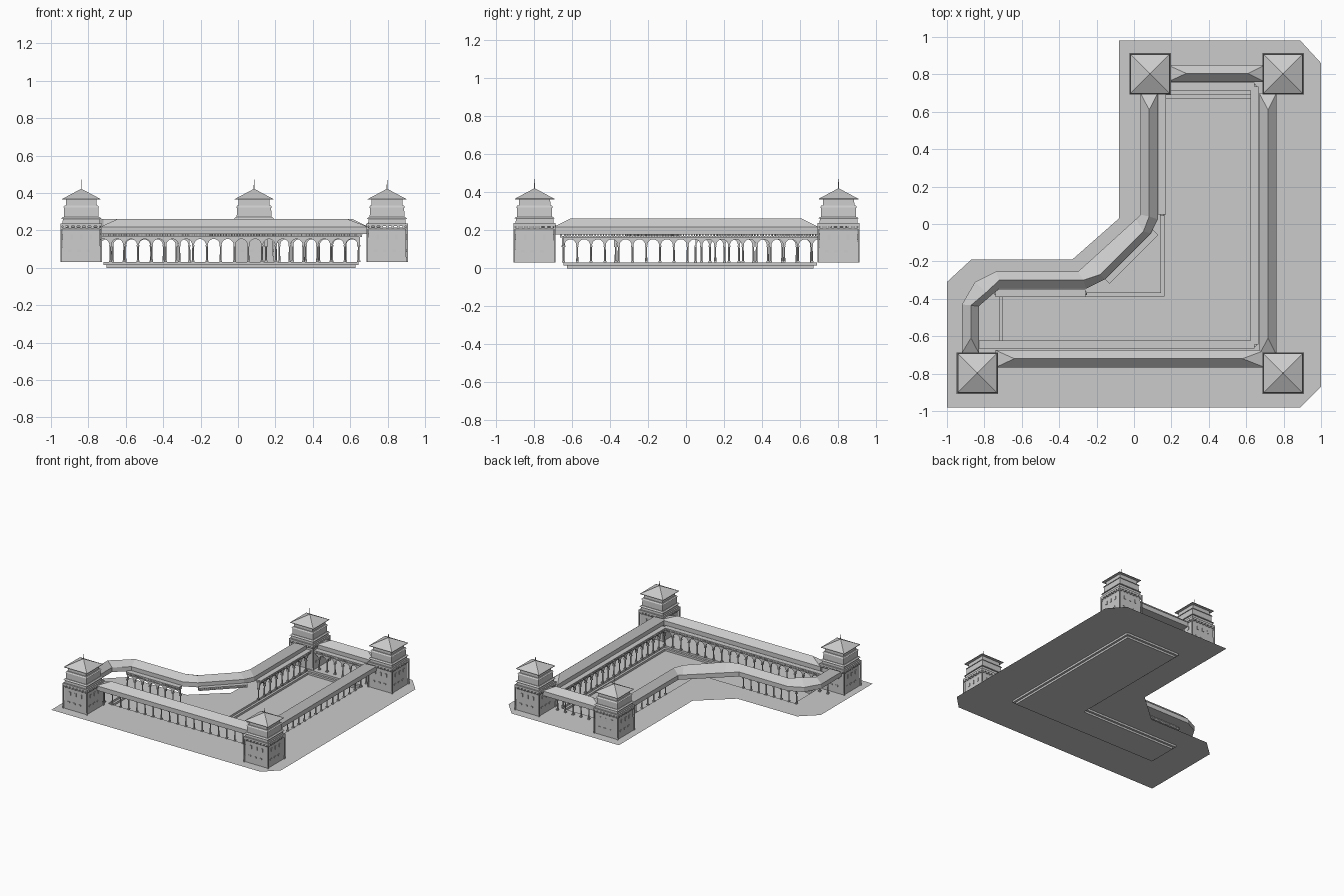
import bpy, bmesh, math
from mathutils import Matrix, Vector

if "Cube" in bpy.data.objects:
    bpy.data.objects.remove(bpy.data.objects["Cube"])

G = 0.032  # ground level


def finish(bm, name, recalc=True):
    if recalc:
        bmesh.ops.recalc_face_normals(bm, faces=bm.faces[:])
    me = bpy.data.meshes.new(name)
    bm.to_mesh(me)
    bm.free()
    ob = bpy.data.objects.new(name, me)
    bpy.context.collection.objects.link(ob)
    return ob


def box(bm, x, y, z0, z1, sx, sy, M=Matrix()):
    m = M @ Matrix.Translation((x, y, (z0 + z1) / 2)) @ Matrix.Diagonal((sx, sy, z1 - z0, 1))
    bmesh.ops.create_cube(bm, size=1, matrix=m)


def cone(bm, x, y, z0, z1, r0, r1, n, M=Matrix(), turn=0.0):
    m = M @ Matrix.Translation((x, y, (z0 + z1) / 2)) @ Matrix.Rotation(turn, 4, 'Z')
    bmesh.ops.create_cone(bm, cap_ends=True, segments=n, radius1=r0, radius2=r1,
                          depth=z1 - z0, matrix=m)


# terrace sheet with stepped L-shaped sunken court
def court(d, z):
    x0, x1, y0, y1 = -0.72 + d, 0.645 - d, -0.645 + d, 0.69 - d
    pts = [(x0, y0), (x1, y0), (x1, y1), (0.145 + d, y1), (0.145 + d, -0.37 - d), (x0, -0.37 - d)]
    return [(x, y, z) for x, y in pts]


bm = bmesh.new()
outline = [(-.08, .98), (-.08, .03), (-.33, -.19), (-.87, -.19), (-1, -.31), (-1, -.98),
           (.89, -.98), (1, -.87), (1, .86), (.89, .98)]
rim = [bm.verts.new((x, y, G)) for x, y in outline]
rings = [[bm.verts.new(p) for p in court(d, z)]
         for d, z in ((0, G), (0, .016), (.018, .016), (.018, 0))]
edges = []
for loop in (rim, rings[0]):
    edges += [bm.edges.new((loop[i], loop[(i + 1) % len(loop)])) for i in range(len(loop))]
bmesh.ops.triangle_fill(bm, use_beauty=True, edges=edges)
for a, b in zip(rings, rings[1:]):
    for i in range(6):
        j = (i + 1) % 6
        bm.faces.new((a[i], a[j], b[j], b[i]))
bm.faces.new(rings[-1])
for f in bm.faces:
    f.normal_update()
    if f.normal.z < -0.5:
        f.normal_flip()
finish(bm, "terrace", False)


# hipped gallery roofs, lofted through outer eave, ridge and inner eave lines
def roof(name, outer, ridge, inner):
    bm = bmesh.new()
    rows = []
    for o, r, i in zip(outer, ridge, inner):
        rows.append([bm.verts.new(p) for p in (
            (*o, .18), (*o, .217), (*r, .262), (*i, .217), (*i, .18))])
    for a, b in zip(rows, rows[1:]):
        for k in range(5):
            j = (k + 1) % 5
            bm.faces.new((a[k], a[j], b[j], b[k]))
    for e in (rows[0], rows[-1]):
        bm.faces.new((e[1], e[2], e[3]))
        bm.faces.new((e[0], e[1], e[3], e[4]))
    finish(bm, name)


roof("front_roof", [(-.74, -.767), (.70, -.767)], [(-.64, -.72), (.58, -.72)],
     [(-.74, -.675), (.70, -.675)])
roof("right_roof", [(.762, -.70), (.762, .70)], [(.716, -.61), (.716, .61)],
     [(.67, -.70), (.67, .70)])
roof("back_roof", [(.18, .85), (.70, .85)], [(.28, .805), (.61, .805)],
     [(.18, .76), (.70, .76)])
roof("bent_roof",
     [(.035, .70), (.035, .05), (.01, .026), (-.22, -.183), (-.30, -.255), (-.74, -.255),
      (-.85, -.31), (-.92, -.43), (-.92, -.69)],
     [(.081, .61), (.081, .04), (.05, -.04), (-.18, -.27), (-.27, -.30), (-.72, -.30),
      (-.79, -.365), (-.872, -.435), (-.872, -.61)],
     [(.127, .70), (.127, .025), (.09, -.05), (-.155, -.295), (-.255, -.345), (-.72, -.345),
      (-.775, -.392), (-.83, -.44), (-.83, -.69)])


# colonnades: cornice with dentils, arches and slim columns
def arcade(name, p0, p1, columns=True):
    p0, p1 = Vector(p0), Vector(p1)
    d = p1 - p0
    L = d.length
    n = round(L / 0.0733)
    w = L / n
    M = Matrix.Translation((p0.x, p0.y, 0)) @ Matrix.Rotation(math.atan2(d.y, d.x), 4, 'Z')
    bm = bmesh.new()
    box(bm, L / 2, 0, .164, .172, L, .034, M)
    box(bm, L / 2, 0, .178, .187, L, .042, M)
    for i in range(n * 5):
        for s in (-1, 1):
            box(bm, (i + .5) * w / 5, s * .014, .171, .179, w / 10, .01, M)
    if columns:
        for i in range(n + 1):
            x = i * w
            box(bm, x, 0, G, G + .008, .015, .018, M)
            cone(bm, x, 0, G + .008, .114, .0055, .0045, 8, M)
            box(bm, x, 0, .113, .122, .013, .02, M)
    finish(bm, name + "_columns" if columns else name + "_cornice")
    if not columns:
        return
    bm = bmesh.new()
    r = w / 2 - .005
    for i in range(n):
        c = (i + .5) * w
        pts = [(c - w / 2, .12)]
        pts += [(c - r * math.cos(math.pi * k / 10), .122 + r * math.sin(math.pi * k / 10))
                for k in range(11)]
        pts += [(c + w / 2, .12)]
        lo = [bm.verts.new(M @ Vector((x, 0, z))) for x, z in pts]
        hi = [bm.verts.new(M @ Vector((x, 0, .166))) for x, z in pts]
        for k in range(len(pts) - 1):
            bm.faces.new((lo[k], lo[k + 1], hi[k + 1], hi[k]))
    bmesh.ops.remove_doubles(bm, verts=bm.verts[:], dist=1e-5)
    ob = finish(bm, name + "_arches")
    m = ob.modifiers.new("thickness", 'SOLIDIFY')
    m.thickness, m.offset = .016, 0


arcade("front_arcade", (-.83, -.645), (.645, -.645))
arcade("right_arcade", (.645, -.645), (.645, .735))
arcade("back_arcade", (.15, .735), (.645, .735))
arcade("inner_arcade", (.15, .05), (.15, .735))
arcade("left_arcade", (-.74, -.37), (-.26, -.37))
arcade("diagonal", (-.145, -.305), (.115, -.045), False)


# corner towers
def tower(name, cx, cy):
    T = Matrix.Translation((cx, cy, 0))
    q = math.pi / 4
    R = math.sqrt(2)
    bm = bmesh.new()

    def tier(z0, z1, h0, h1):
        cone(bm, 0, 0, z0, z1, h0 * R, h1 * R, 4, T, q)

    tier(G, .20, .103, .100)
    tier(.20, .215, .100, .106)
    tier(.222, .238, .111, .111)
    tier(.238, .268, .100, .098)
    tier(.262, .272, .107, .098)
    tier(.272, .328, .093, .091)
    tier(.322, .332, .097, .09)
    tier(.332, .368, .083, .082)
    tier(.364, .368, .104, .104)
    tier(.368, .422, .102, .001)
    cone(bm, 0, 0, .415, .472, .003, .001, 6, T)
    for k in range(4):
        S = T @ Matrix.Rotation(k * math.pi / 2, 4, 'Z')
        # corner post, corbels and wall blocks on each side
        box(bm, .107, .107, G, .224, .008, .008, S)
        for i in range(7):
            box(bm, -.09 + i * .03, -.105, .208, .224, .014, .012, S)
        for i in range(3):
            box(bm, -.05 + i * .05, -.101, .15, .178, .014, .008, S)
            box(bm, -.062 + i * .05, -.103, .085, .097, .02, .006, S)
    finish(bm, name)


tower("front_left_tower", -.838, -.797)
tower("front_right_tower", .797, -.797)
tower("back_right_tower", .797, .803)
tower("back_left_tower", .086, .803)
